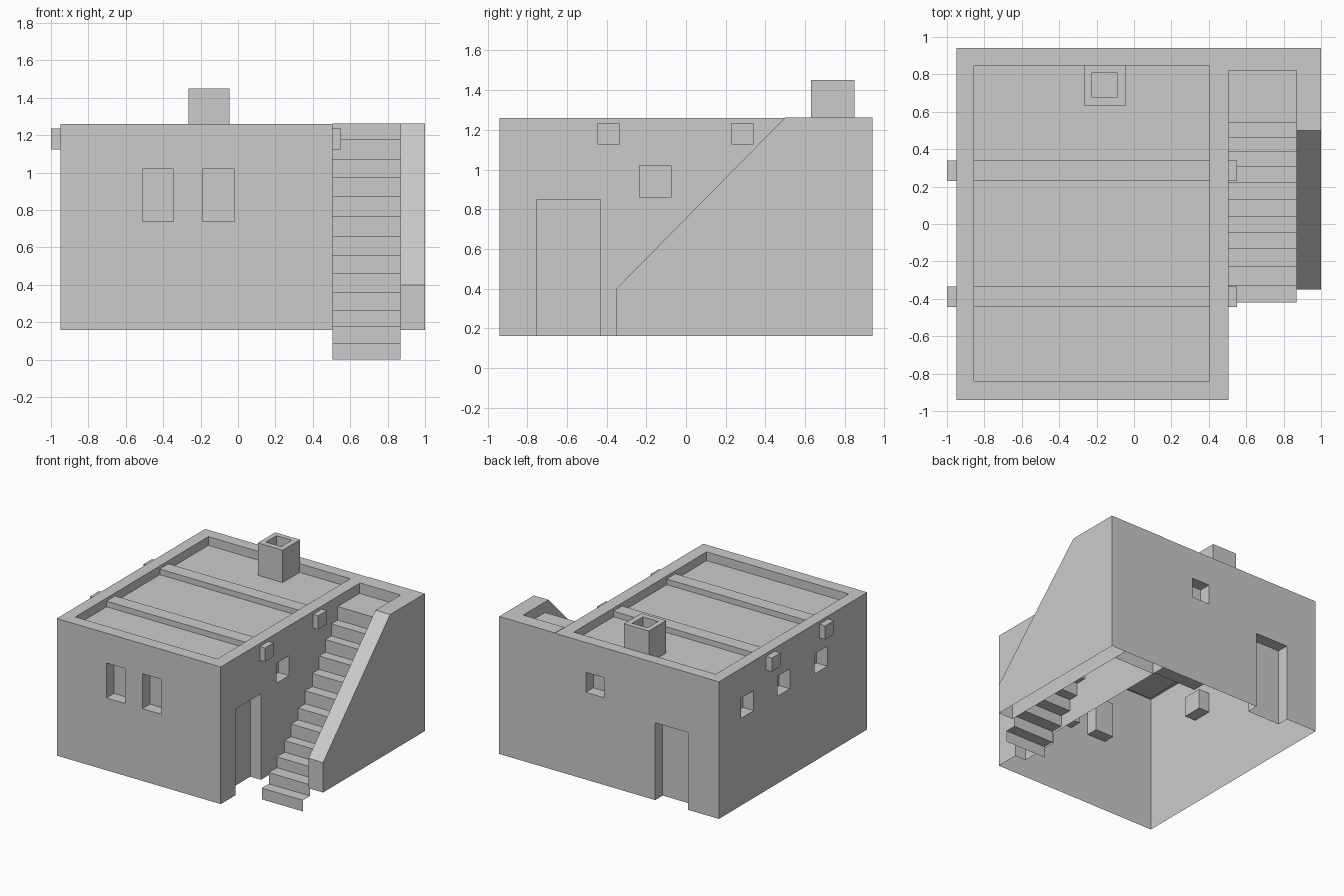
import bpy, bmesh

if "Cube" in bpy.data.objects:
    bpy.data.objects.remove(bpy.data.objects["Cube"])

BASE, TOP, ROOF = 0.16, 1.26, 1.19
DEPTH, OUT = 0.095, 0.05      # recess depth and cutter overshoot


def finish(name, bm):
    bmesh.ops.recalc_face_normals(bm, faces=bm.faces[:])
    mesh = bpy.data.meshes.new(name)
    bm.to_mesh(mesh)
    bm.free()
    ob = bpy.data.objects.new(name, mesh)
    bpy.context.collection.objects.link(ob)
    return ob


def add_box(bm, x0, x1, y0, y1, z0, z1):
    vs = bmesh.ops.create_cube(bm, size=1)["verts"]
    for v in vs:
        v.co.x = x1 if v.co.x > 0 else x0
        v.co.y = y1 if v.co.y > 0 else y0
        v.co.z = z1 if v.co.z > 0 else z0


def box(name, *dims):
    bm = bmesh.new()
    add_box(bm, *dims)
    return finish(name, bm)


def subtract(ob, boxes):
    bm = bmesh.new()
    for b in boxes:
        add_box(bm, *b)
    cutter = finish("cutter", bm)
    cutter.hide_render = True
    mod = ob.modifiers.new("cut", "BOOLEAN")
    mod.operation, mod.solver, mod.object = "DIFFERENCE", "EXACT", cutter
    bpy.context.view_layer.objects.active = ob
    bpy.ops.object.modifier_apply(modifier=mod.name)
    bpy.data.objects.remove(cutter)


def open_bottom(ob, z):
    bm = bmesh.new()
    bm.from_mesh(ob.data)
    low = [f for f in bm.faces if all(abs(v.co.z - z) < 1e-3 for v in f.verts)]
    bmesh.ops.delete(bm, geom=low, context="FACES")
    bm.to_mesh(ob.data)
    bm.free()


# House shell with sunken roof, windows and doorways
X0, X1, Y0, Y1 = -0.95, 0.505, -0.94, 0.94
house = box("house_walls", X0, X1, Y0, Y1, BASE, TOP)
cuts = [(-0.855, 0.405, -0.84, 0.845, ROOF, TOP + 0.1)]
for a, b in ((-0.51, -0.345), (-0.19, -0.02)):                   # front windows
    cuts.append((a, b, Y0 - OUT, Y0 + DEPTH, 0.74, 1.02))
for c in (0.58, 0.12, -0.355):                                   # left windows
    cuts.append((X0 - OUT, X0 + DEPTH, c - 0.08, c + 0.08, 0.86, 1.02))
cuts += [
    (0.07, 0.23, Y1 - DEPTH, Y1 + OUT, 0.86, 1.02),              # back window
    (-0.675, -0.385, Y1 - DEPTH, Y1 + OUT, BASE - 0.1, 0.78),    # back door
    (X1 - DEPTH, X1 + OUT, -0.235, -0.075, 0.86, 1.02),          # right window
    (X1 - DEPTH, X1 + OUT, -0.75, -0.43, BASE - 0.1, 0.85),      # right door
]
subtract(house, cuts)
open_bottom(house, BASE)

# Roof beams poking through the walls
for i, y in enumerate((-0.39, 0.285)):
    box(f"roof_beam_{i + 1}", -1.0, 0.55, y - 0.055, y + 0.055, 1.125, 1.235)

# Hollow chimney
chimney = box("chimney", -0.265, -0.045, 0.63, 0.85, ROOF, 1.45)
subtract(chimney, [(-0.225, -0.09, 0.675, 0.81, ROOF + 0.02, 1.5)])

# Sloping outer wall of the staircase
bm = bmesh.new()
profile = [(-0.35, BASE), (-0.35, 0.4), (0.5, 1.263), (0.94, 1.263), (0.94, BASE)]
face = bm.faces.new([bm.verts.new((0.87, y, z)) for y, z in profile])
ext = bmesh.ops.extrude_face_region(bm, geom=[face], use_keep_orig=True)["geom"]
for v in ext:
    if isinstance(v, bmesh.types.BMVert):
        v.co.x = 1.0
open_bottom(finish("stair_side_wall", bm), BASE)

# Wall behind the landing
back = box("stair_back_wall", X1, 0.87, 0.82, 0.94, BASE, 1.263)
open_bottom(back, BASE)

# Steps as one folded sheet
ys = [-0.42, -0.33, -0.228, -0.13, -0.048, 0.04, 0.13, 0.22, 0.307, 0.386, 0.463, 0.543, 0.82]
zs = [0, 0.09, 0.18, 0.267, 0.36, 0.462, 0.556, 0.66, 0.765, 0.872, 0.973, 1.07, 1.178]
path = [(ys[0], 0)]
for i in range(12):
    path += [(ys[i], zs[i + 1]), (ys[i + 1], zs[i + 1])]
bm = bmesh.new()
rows = [[bm.verts.new((x, y, z)) for x in (X1, 0.87)] for y, z in path]
for a, b in zip(rows, rows[1:]):
    bm.faces.new((a[0], a[1], b[1], b[0]))
stairs = finish("stairs", bm)
if stairs.data.polygons[1].normal.z < 0:
    stairs.data.flip_normals()
